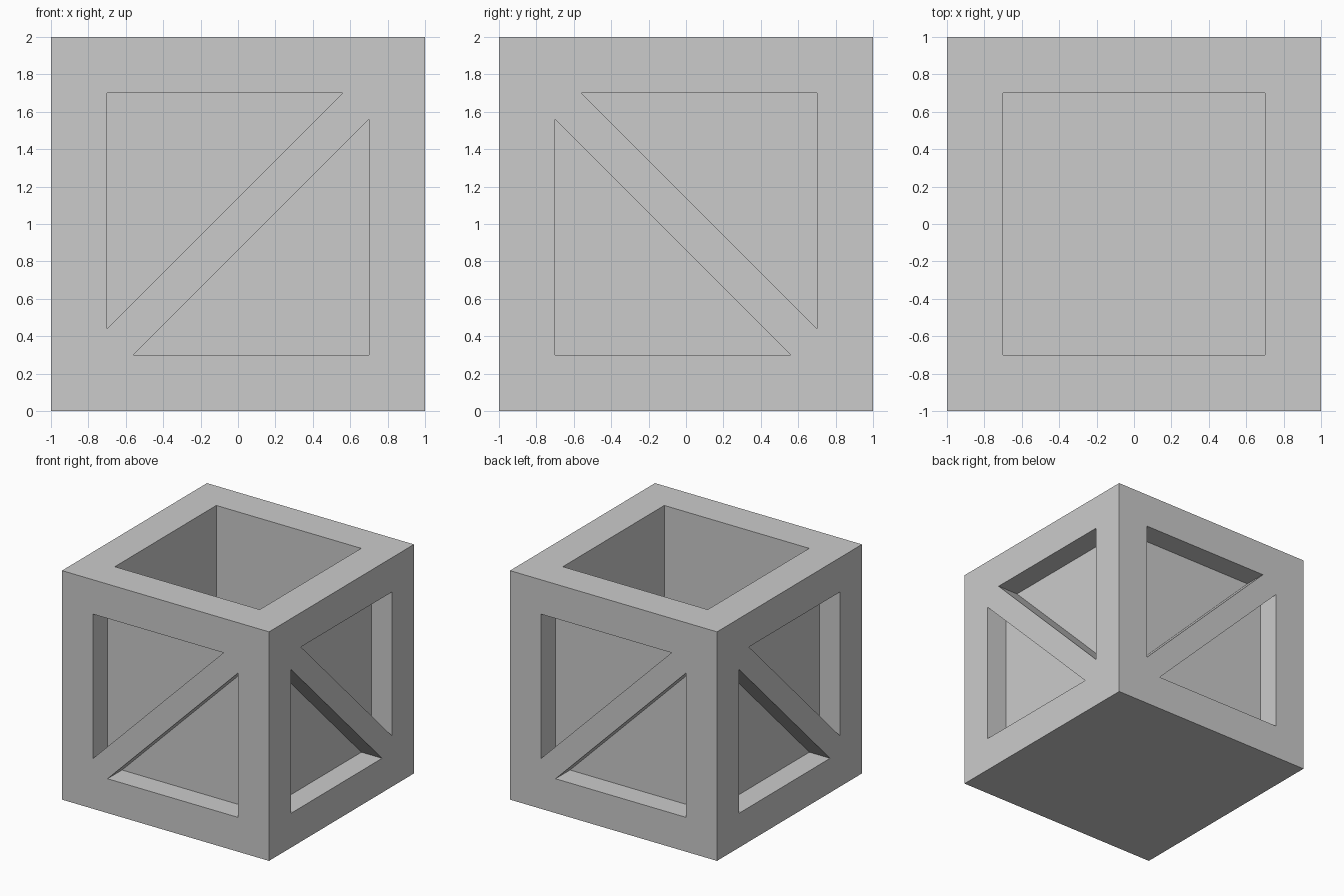
import bpy, bmesh
from math import pi
from mathutils import Matrix, Vector

if "Cube" in bpy.data.objects:
    bpy.data.objects.remove(bpy.data.objects["Cube"])

HALF, INNER, PANEL, DIAG = 1.0, 0.7, 0.8, 0.56
FLOOR = 0.3


def add_prism(bm, points, sweep):
    """Closed prism from a planar outline swept along a vector."""
    face = bm.faces.new([bm.verts.new(p) for p in points])
    ext = bmesh.ops.extrude_face_region(bm, geom=[face], use_keep_orig=True)
    moved = [g for g in ext["geom"] if isinstance(g, bmesh.types.BMVert)]
    bmesh.ops.translate(bm, verts=moved, vec=sweep)


def make_object(name, bm):
    bmesh.ops.recalc_face_normals(bm, faces=bm.faces[:])
    mesh = bpy.data.meshes.new(name)
    bm.to_mesh(mesh)
    bm.free()
    obj = bpy.data.objects.new(name, mesh)
    bpy.context.collection.objects.link(obj)
    return obj


def square(half, z):
    return [(-half, -half, z), (half, -half, z), (half, half, z), (-half, half, z)]


# Crate block
bm = bmesh.new()
add_prism(bm, square(HALF, 0), Vector((0, 0, 2)))
crate = make_object("crate_body", bm)

# Open cavity from the top
bm = bmesh.new()
add_prism(bm, square(INNER, FLOOR), Vector((0, 0, 2)))

# Two triangular recesses per side, leaving a frame and a diagonal brace;
# the brace direction alternates from side to side
upper = [(-INNER, INNER), (DIAG, INNER), (-INNER, -DIAG)]
lower = [(-x, -z) for x, z in upper]
for i in range(4):
    turn = Matrix.Rotation(i * pi / 2, 3, 'Z')
    flip = -1 if i % 2 else 1
    for tri in (upper, lower):
        pts = [turn @ Vector((flip * x, -PANEL, 1 + z)) for x, z in tri]
        add_prism(bm, pts, turn @ Vector((0, -0.5, 0)))
cutter = make_object("recess_cutter", bm)
cutter.hide_render = True

# Cut the recesses and discard the helper
mod = crate.modifiers.new("recesses", 'BOOLEAN')
mod.object = cutter
mod.operation = 'DIFFERENCE'
mod.solver = 'EXACT'
bpy.context.view_layer.objects.active = crate
crate.select_set(True)
bpy.ops.object.modifier_apply(modifier=mod.name)
bpy.data.objects.remove(cutter)
